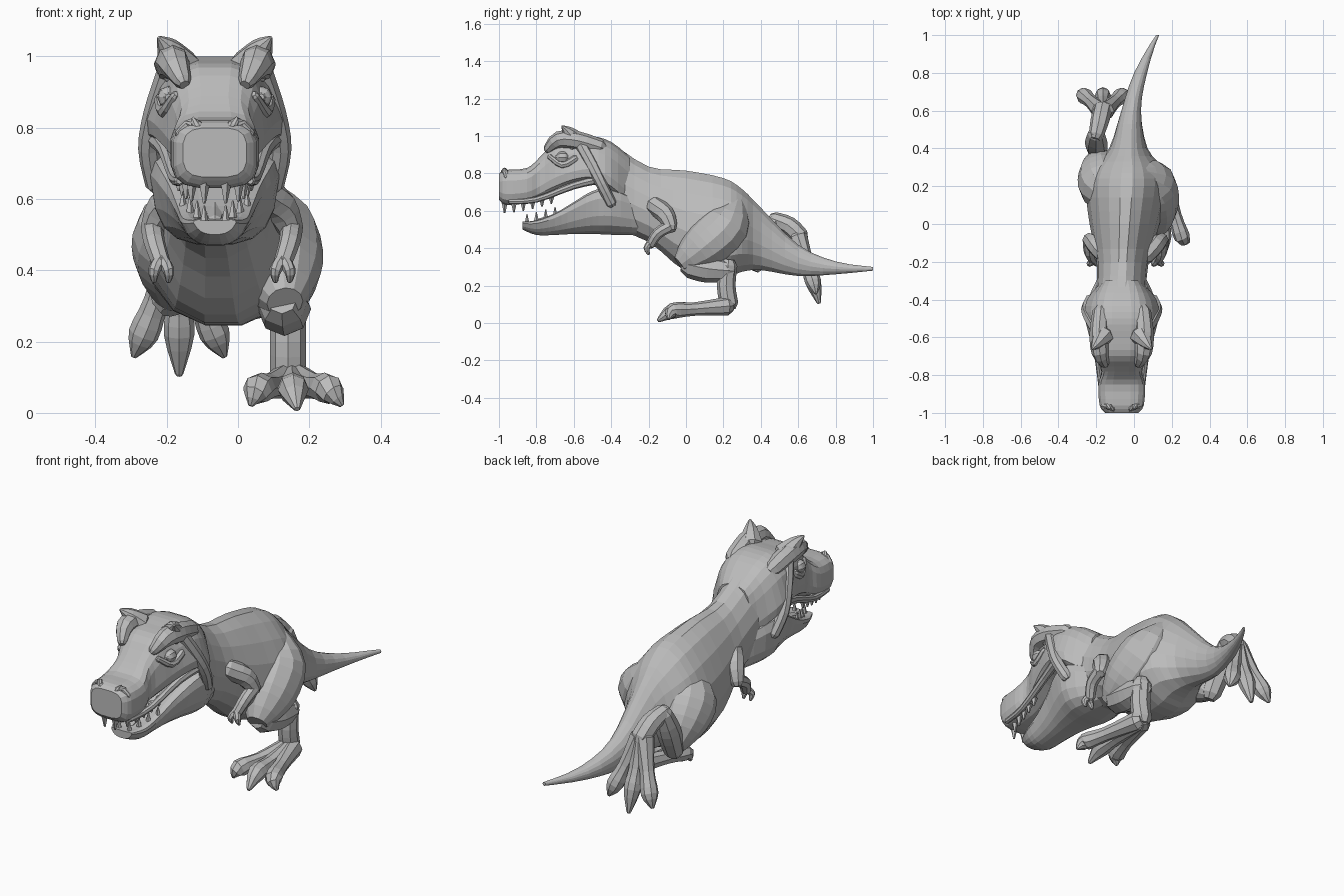
import bpy, bmesh, math
from mathutils import Vector

cube = bpy.data.objects.get("Cube")
if cube:
    bpy.data.objects.remove(cube, do_unlink=True)

grey = bpy.data.materials.new("stone_grey")
grey.use_nodes = True
grey.diffuse_color = (.5, .5, .5, 1)
grey.node_tree.nodes["Principled BSDF"].inputs["Base Color"].default_value = grey.diffuse_color

HEAD_X = -.065  # centre line of the head
ARMS_X = -.045  # centre line of the shoulders


def smooth(rows, steps):
    """Catmull-Rom interpolation between rows of parameters."""
    result = []
    last = len(rows) - 1
    for i in range(last):
        before, start = rows[max(i - 1, 0)], rows[i]
        end, after = rows[i + 1], rows[min(i + 2, last)]
        for step in range(steps):
            t = step / steps
            result.append([
                q + t / 2 * (r - p + t * (2 * p - 5 * q + 4 * r - s + t * (3 * (q - r) + s - p)))
                for p, q, r, s in zip(before, start, end, after)])
    return result + [list(rows[-1])]


def skin(name, rings):
    """Join rings of points into a closed, flat-shaded mesh."""
    bm = bmesh.new()
    loops = [[bm.verts.new(point) for point in ring] for ring in rings]
    count = len(loops[0])
    for a, b in zip(loops, loops[1:]):
        for i in range(count):
            k = (i + 1) % count
            bm.faces.new((a[i], a[k], b[k], b[i]))
    bm.faces.new(loops[0])
    bm.faces.new(loops[-1])
    bmesh.ops.recalc_face_normals(bm, faces=bm.faces)
    mesh = bpy.data.meshes.new(name)
    bm.to_mesh(mesh)
    bm.free()
    mesh.materials.append(grey)
    bpy.context.collection.objects.link(bpy.data.objects.new(name, mesh))


def loft(name, rows, centre, power=1, dish=0, sides=16):
    """Sections along y: y, bottom, top, half width, pear (widens the lower half)."""
    rings = []
    for y, low, high, width, pear in smooth(rows, 3):
        ring = []
        for i in range(sides):
            angle = math.tau * (i + .5) / sides
            across, up = [math.copysign(abs(v) ** power, v)
                          for v in (math.cos(angle), math.sin(angle))]
            hollow = dish * (1 - abs(across)) if up > 0 else 0
            ring.append((centre(y) + width * across * (1 - pear * up), y,
                         (low + high) / 2 + (high - low) * (up / 2 - hollow)))
        rings.append(ring)
    skin(name, rings)


def limb(name, rows, sides=8, steps=3):
    """Round tube with domed ends through rows: x, y, z, radius."""
    rows = smooth(rows, steps)
    points = [Vector(row[:3]) for row in rows]
    radii = [row[3] for row in rows]
    head = points[0] + (points[0] - points[1]).normalized() * radii[0] * .6
    tail = points[-1] + (points[-1] - points[-2]).normalized() * radii[-1] * .6
    points = [head, *points, tail]
    radii = [radii[0] * .6, *radii, radii[-1] * .6]
    last = len(points) - 1
    angles = [math.tau * k / sides for k in range(sides)]
    rings = []
    for i, point in enumerate(points):
        along = (points[min(i + 1, last)] - points[max(i - 1, 0)]).normalized()
        u = Vector((1, 0, 0))
        u = (u - along * u.dot(along)).normalized()
        v = along.cross(u)
        rings.append([point + radii[i] * (u * math.cos(a) + v * math.sin(a)) for a in angles])
    skin(name, rings)


def pair(name, centre, rows, **options):
    """Mirrored limbs; x is the distance from the centre line."""
    for label, side in (("left_", 1), ("right_", -1)):
        limb(label + name, [(centre + side * x, y, z, r) for x, y, z, r in rows], **options)


def foot(name, root, knuckle, tip):
    """Three toes fanned out sideways, the outer two a little shorter."""
    root, knuckle, tip = Vector(root), Vector(knuckle), Vector(tip)
    for label, side in (("inner", -1), ("middle", 0), ("outer", 1)):
        end = tip.lerp(root, .15 * abs(side))
        fan = Vector((.125 * side, 0, 0))
        limb(name + label + "_toe", [(*(root + fan * .1), .05), (*(root.lerp(knuckle, .6) + fan * .5), .036),
                                     (*(knuckle + fan * .8), .043), (*(end + fan), .012)])


# Neck, torso and tail, bending to the left at the tip
loft("body", [
    (-.4, .5, .97, .13, .1), (-.2, .43, .84, .135, .2), (0, .27, .82, .18, .25), (.2, .24, .78, .21, .25),
    (.3, .27, .72, .18, .25), (.4, .28, .62, .1, .2), (.6, .25, .42, .053, 0), (.8, .26, .33, .035, 0),
    (1, .28, .3, .008, 0)],
    centre=lambda y: -.05 + .05 * y + .5 * max(0, y - .5) ** 2)

# Skull and snout
loft("upper_head", [
    (-1, .66, .8, .09, 0), (-.96, .63, .82, .118, 0), (-.85, .64, .83, .125, 0),
    (-.78, .66, .89, .108, .05), (-.7, .69, .97, .135, .1), (-.6, .73, .99, .16, .2),
    (-.5, .74, 1, .18, .22), (-.4, .69, .97, .17, .25), (-.3, .6, .89, .1, .1)],
    centre=lambda y: HEAD_X, power=.6)

# Lower jaw and throat
loft("lower_jaw", [
    (-.875, .5, .55, .055, -.3), (-.8, .47, .565, .085, -.3), (-.7, .47, .61, .1, -.3),
    (-.6, .475, .68, .125, -.25), (-.5, .475, .75, .16, -.2), (-.4, .47, .77, .175, -.1),
    (-.25, .47, .7, .11, 0)],
    centre=lambda y: HEAD_X, power=.7, dish=.3)
limb("tongue", [(HEAD_X, -.8, .53, .025), (HEAD_X, -.65, .56, .04), (HEAD_X, -.5, .64, .05)])

# Brows, eyes, cheeks, lips and nostrils
pair("brow", HEAD_X, [(.09, -.74, .93, .025), (.115, -.68, .98, .045), (.12, -.58, .975, .05),
                      (.11, -.46, .94, .045)])
pair("brow_horn", HEAD_X, [(.1, -.59, .97, .06), (.13, -.63, 1.02, .035), (.155, -.66, 1.05, .008)])
pair("eye", HEAD_X, [(.13, -.69, .885, .015), (.13, -.675, .885, .03),
                     (.13, -.645, .885, .03), (.13, -.63, .885, .015)])
pair("lower_eyelid", HEAD_X, [(.11, -.73, .89, .014), (.14, -.66, .845, .02), (.15, -.59, .88, .02)])
pair("cheek", HEAD_X, [(.13, -.56, .95, .035), (.165, -.5, .84, .035), (.185, -.45, .74, .03),
                       (.165, -.4, .64, .03)])
pair("upper_lip", HEAD_X, [(.1, -.94, .65, .014), (.115, -.8, .66, .016), (.14, -.6, .735, .02),
                           (.17, -.46, .77, .025)])
pair("nostril_rim", HEAD_X, [(.03, -.99, .78, .008), (.06, -.97, .815, .016), (.1, -.96, .78, .014)])

# Teeth, following the lip and the jaw
for i in range(6):
    t = i / 5
    x, y, z = .03 + .08 * math.sqrt(t), .25 * t - .97, .65 + .03 * t * t
    pair("upper_tooth", HEAD_X, [(x, y, z, .018), (x, y, z - .06 + .02 * t, .005)], sides=5, steps=1)
for i in range(4):
    x, y, z = .03 + .02 * i, .05 * i - .85, .535 + .013 * i
    pair("lower_tooth", HEAD_X, [(x, y, z, .013), (x, y, z + .045, .003)], sides=5, steps=1)

# Short arms with two fingers each
pair("upper_arm", ARMS_X, [(.1, -.17, .63, .05), (.16, -.11, .58, .05), (.195, -.08, .51, .035)])
pair("forearm", ARMS_X, [(.195, -.08, .52, .032), (.19, -.15, .48, .03), (.17, -.19, .42, .026)])
for spread in (-.02, .02):
    pair("finger", ARMS_X, [(.17, -.19, .43, .02), (.17 + spread, -.21, .4, .017),
                            (.17 + spread, -.2, .37, .008)])

# Planted left leg
limb("left_thigh", [(.04, .27, .64, .05), (.085, .22, .52, .13), (.11, .1, .41, .13),
                    (.125, .01, .34, .085)], sides=12)
limb("left_shin", [(.125, .02, .31, .07), (.13, .12, .29, .075), (.14, .23, .28, .055)])
limb("left_ankle", [(.14, .225, .31, .05), (.14, .215, .2, .05), (.14, .23, .1, .05)])
foot("left_", (.15, .22, .09), (.155, -.07, .065), (.165, -.145, .015))

# Raised right leg, foot trailing behind
limb("right_thigh", [(-.1, .12, .6, .06), (-.15, .19, .51, .135), (-.175, .28, .42, .12),
                     (-.185, .35, .34, .065)], sides=12)
limb("right_shin", [(-.19, .37, .31, .05), (-.2, .43, .44, .06), (-.2, .48, .55, .045)])
limb("right_ankle", [(-.2, .47, .555, .04), (-.18, .55, .52, .05), (-.165, .61, .46, .05)])
foot("right_", (-.165, .6, .46), (-.165, .68, .22), (-.165, .71, .11))
